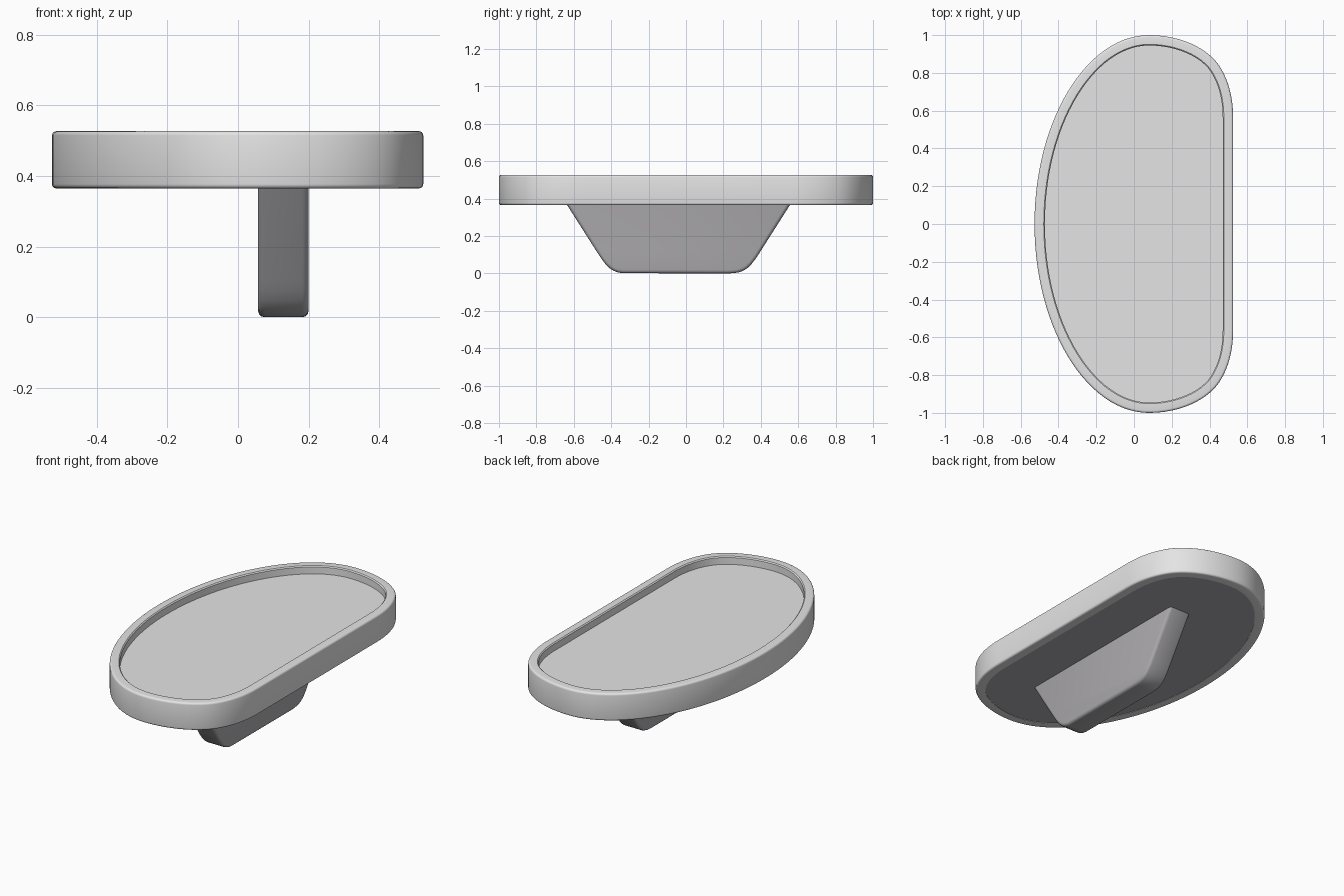
import bpy, bmesh, math
from mathutils import Vector

if "Cube" in bpy.data.objects:
    bpy.data.objects.remove(bpy.data.objects["Cube"])


def material(name, rgb):
    m = bpy.data.materials.new(name)
    m.diffuse_color = (*rgb, 1)
    m.use_nodes = True
    m.node_tree.nodes["Principled BSDF"].inputs["Base Color"].default_value = m.diffuse_color
    return m


LIGHT = material("light grey", (0.78, 0.78, 0.78))
DARK = material("mid grey", (0.42, 0.41, 0.43))


def bezier(a, b, c, d, n):
    a, b, c, d = map(Vector, (a, b, c, d))
    return [a * (1 - t)**3 + b * 3 * t * (1 - t)**2 + c * 3 * t * t * (1 - t) + d * t**3
            for t in (i / n for i in range(n))]


# Tray outline: half profile from the curved back to the straight edge, mirrored in y
half = bezier((-.527, 0), (-.527, .55), (-.25, 1), (.08, 1), 28)
half += bezier((.08, 1), (.24, 1), (.385, .935), (.45, .84), 12)
half += bezier((.45, .84), (.50, .765), (.525, .67), (.525, .56), 12)
half.append(Vector((.525, .56)))
outline = half + [Vector((p.x, -p.y)) for p in reversed(half[1:])]


def inset(dist):
    n = len(outline)
    pts = []
    for i, p in enumerate(outline):
        t = (outline[(i + 1) % n] - p).normalized() + (p - outline[i - 1]).normalized()
        t.normalize()
        pts.append(p + Vector((t.y, -t.x)) * dist)
    return pts


def loft(name, section, mat, closed):
    """Sweep (inset, height) pairs round the outline; cap the ends unless closed."""
    bm = bmesh.new()
    rings = [[bm.verts.new((p.x, p.y, z)) for p in inset(d)] for d, z in section]
    n = len(outline)
    pairs = list(zip(rings, rings[1:]))
    if closed:
        pairs.append((rings[-1], rings[0]))
    else:
        bm.faces.new(rings[0])
        bm.faces.new(rings[-1])
    for a, b in pairs:
        for i in range(n):
            j = (i + 1) % n
            bm.faces.new((a[i], a[j], b[j], b[i]))
    return finish(name, bm, mat)


def finish(name, bm, mat):
    bmesh.ops.recalc_face_normals(bm, faces=bm.faces)
    me = bpy.data.meshes.new(name)
    bm.to_mesh(me)
    bm.free()
    me.materials.append(mat)
    ob = bpy.data.objects.new(name, me)
    bpy.context.collection.objects.link(ob)
    bpy.ops.object.select_all(action='DESELECT')
    ob.select_set(True)
    bpy.context.view_layer.objects.active = ob
    bpy.ops.object.shade_smooth_by_angle(angle=math.radians(35))
    return ob


# Raised rim with softened outer edges
B, T, r = .365, .527, .012
arc = [(r - r * math.cos(a), r - r * math.sin(a))
       for a in (math.pi / 2 * k / 4 for k in range(5))]
section = [(.055, B)] + [(d, B + h) for d, h in reversed(arc)]
section += [(d, T - h) for d, h in arc] + [(.049, T), (.055, T - .006)]
loft("rim", section, LIGHT, True)

# Tray floor and darker underside plate
loft("tray_floor", [(.054, .40), (.054, .48)], LIGHT, False)
loft("underside_plate", [(.054, .367), (.054, .399)], DARK, False)

# Tapered pedestal: rounded trapezoid profile extruded along x
profile = [(-.645, .38), (-.47, .105)]
profile += [tuple(p) for p in bezier((-.45, .075), (-.405, .01), (-.37, 0), (-.31, 0), 6)]
profile += [tuple(p) for p in bezier((.22, 0), (.29, 0), (.325, .01), (.37, .075), 6)]
profile += [(.37, .075), (.39, .105), (.565, .38)]
bm = bmesh.new()
face = bm.faces.new([bm.verts.new((.057, y, z)) for y, z in profile])
ext = bmesh.ops.extrude_face_region(bm, geom=[face])
bmesh.ops.translate(bm, vec=(.143, 0, 0),
                    verts=[v for v in ext["geom"] if isinstance(v, bmesh.types.BMVert)])
# round the long profile edges, leaving the hidden top alone
edges = [e for e in bm.edges
         if abs(e.verts[0].co.x - e.verts[1].co.x) < 1e-5
         and min(v.co.z for v in e.verts) < .37]
bmesh.ops.bevel(bm, geom=edges, offset=.018, segments=3, profile=.5, affect='EDGES')
finish("pedestal", bm, DARK)
